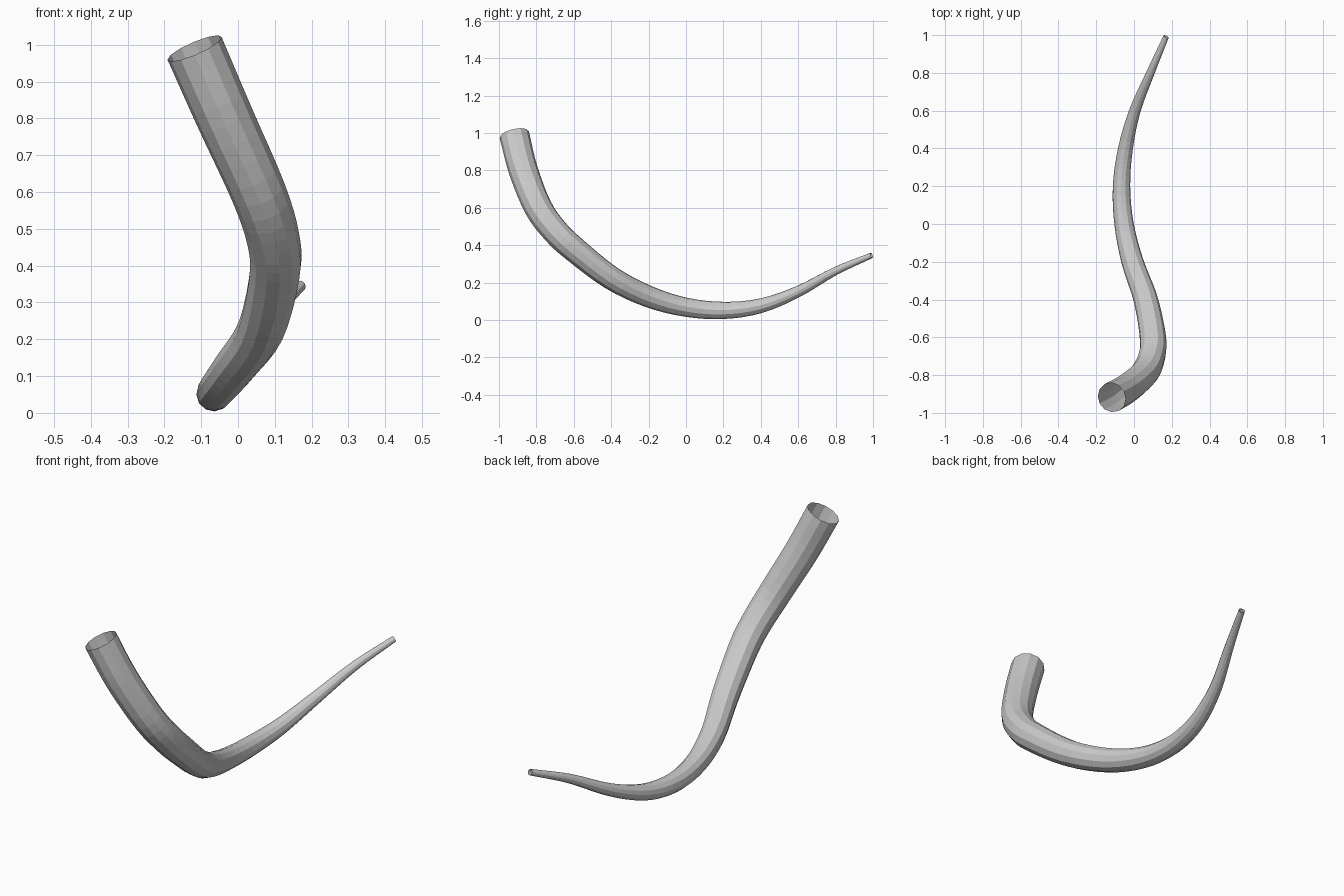
import bpy, bmesh, math
from mathutils import Vector

if "Cube" in bpy.data.objects:
    bpy.data.objects.remove(bpy.data.objects["Cube"])

SIDES = 12
STEPS = 4

# centre line of the tube: x, y, z, radius
PATH = [Vector(p) for p in (
    (-.118, -.918, .99, .080), (-.035, -.87, .80, .078), (.055, -.79, .60, .075),
    (.095, -.70, .475, .072), (.10, -.60, .38, .070), (.062, -.40, .225, .064),
    (-.008, -.20, .125, .058), (-.053, 0, .068, .051), (-.066, .20, .051, .046),
    (-.045, .40, .076, .039), (.005, .60, .152, .030), (.087, .80, .262, .022),
    (.17, .992, .345, .015))]


def spline(points, steps):
    """Smooth curve through all points."""
    pts = [points[0] * 2 - points[1]] + points + [points[-1] * 2 - points[-2]]
    out = []
    for a, b, c, d in zip(pts, pts[1:], pts[2:], pts[3:]):
        for i in range(steps):
            t = i / steps
            out.append((b * 2 + (c - a) * t + (a * 2 - b * 5 + c * 4 - d) * t ** 2
                        + (b * 3 - a - c * 3 + d) * t ** 3) * .5)
    return out + [points[-1]]


# tapered tube, open at both ends
line = spline(PATH, STEPS)
bm = bmesh.new()
rings = []
side = Vector((1, 0, 0))
for i, p in enumerate(line):
    tangent = (line[min(i + 1, len(line) - 1)] - line[max(i - 1, 0)]).to_3d().normalized()
    side = (side - tangent * side.dot(tangent)).normalized()
    up = tangent.cross(side)
    ring = []
    for k in range(SIDES):
        a = math.tau * k / SIDES
        ring.append(bm.verts.new(p.to_3d() + (side * math.cos(a) + up * math.sin(a)) * p.w))
    rings.append(ring)
for r, s in zip(rings, rings[1:]):
    for k in range(SIDES):
        n = (k + 1) % SIDES
        bm.faces.new((r[k], r[n], s[n], s[k]))

mesh = bpy.data.meshes.new("curved_horn")
bm.to_mesh(mesh)
bm.free()
grey = bpy.data.materials.new("light grey")
grey.diffuse_color = (.6, .6, .6, 1)
grey.use_nodes = True
grey.node_tree.nodes["Principled BSDF"].inputs["Base Color"].default_value = grey.diffuse_color
mesh.materials.append(grey)
bpy.context.collection.objects.link(bpy.data.objects.new("curved_horn", mesh))
